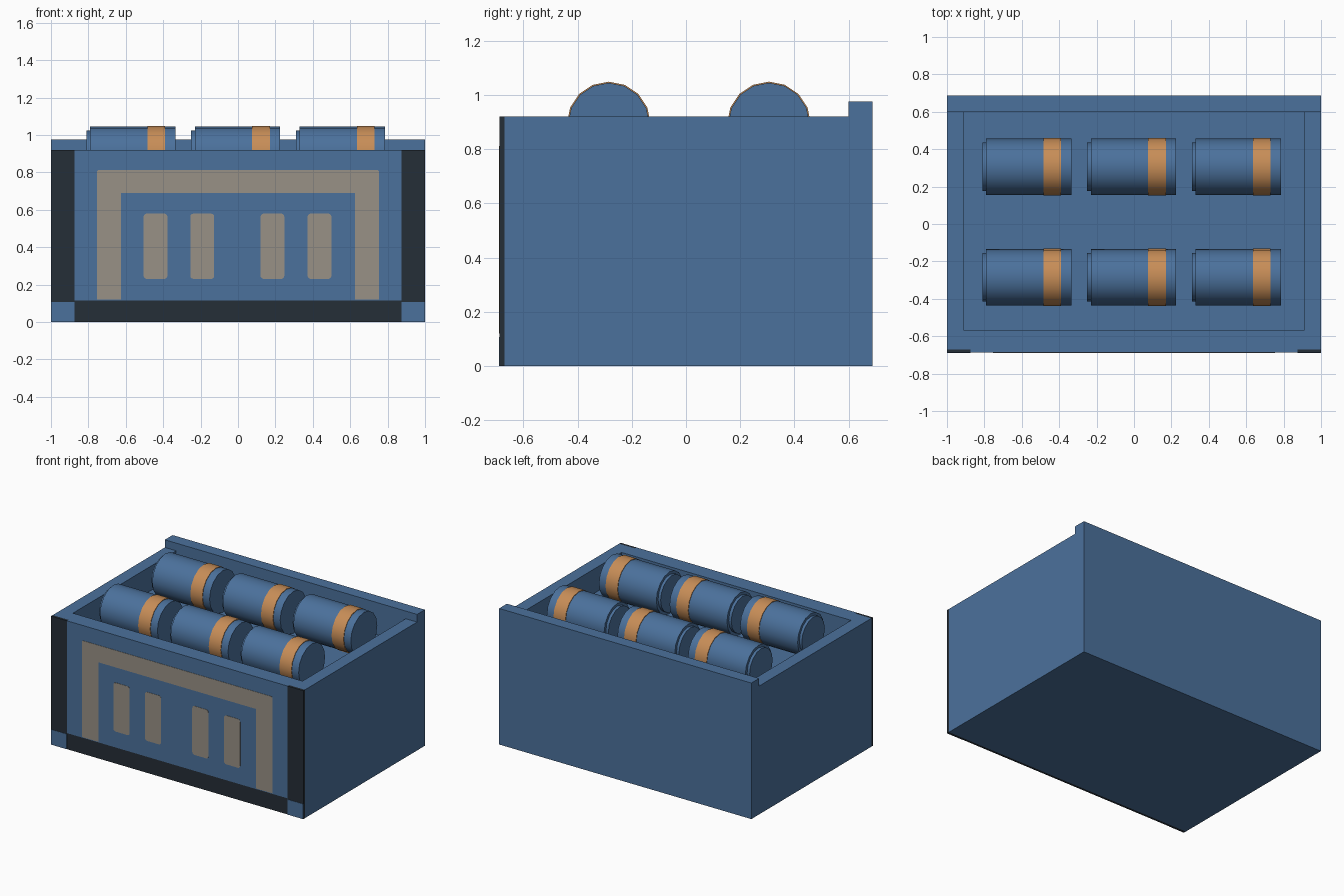
import bpy, bmesh, math

if "Cube" in bpy.data.objects:
    bpy.data.objects.remove(bpy.data.objects["Cube"])


def material(name, rgb):
    lin = [(c / 255 / 12.92) if c < 11 else ((c / 255 + 0.055) / 1.055) ** 2.4 for c in rgb]
    m = bpy.data.materials.new(name)
    m.diffuse_color = (*lin, 1)
    m.use_nodes = True
    m.node_tree.nodes["Principled BSDF"].inputs["Base Color"].default_value = m.diffuse_color
    return m


BLUE = material("steel_blue", (75, 113, 156))
DARK = material("charcoal", (37, 46, 55))
BEIGE = material("warm_grey", (153, 145, 134))
ORANGE = material("copper", (199, 141, 87))


def finish(name, bm, *mats):
    bmesh.ops.recalc_face_normals(bm, faces=bm.faces)
    me = bpy.data.meshes.new(name)
    bm.to_mesh(me)
    bm.free()
    for m in mats:
        me.materials.append(m)
    ob = bpy.data.objects.new(name, me)
    bpy.context.collection.objects.link(ob)
    return ob


def box(name, x, y, z, mat):
    bm = bmesh.new()
    bmesh.ops.create_cube(bm, size=1)
    for v in bm.verts:
        v.co = [(lo + hi) / 2 + c * (hi - lo) for c, (lo, hi) in zip(v.co, (x, y, z))]
    return finish(name, bm, mat)


def plate(name, pts, mat, y=-0.688, t=0.002):
    """Thin plate lying on the front, outline given as (x, z)."""
    bm = bmesh.new()
    rings = [[bm.verts.new((px, yy, pz)) for px, pz in pts] for yy in (y - t, y)]
    n = len(pts)
    bm.faces.new(rings[0])
    bm.faces.new(rings[1])
    for i in range(n):
        j = (i + 1) % n
        bm.faces.new((rings[0][i], rings[0][j], rings[1][j], rings[1][i]))
    return finish(name, bm, mat)


def rounded(x0, x1, z0, z1, r=0.018):
    """Rectangle outline with small rounded corners."""
    pts = []
    for k, (cx, cz) in enumerate(((x1 - r, z1 - r), (x0 + r, z1 - r), (x0 + r, z0 + r), (x1 - r, z0 + r))):
        for s in range(4):
            a = math.radians(90 * k + 30 * s)
            pts.append((cx + r * math.cos(a), cz + r * math.sin(a)))
    return pts


RIM, FLOOR, FRONT, BACK = 0.92, 0.745, -0.688, 0.688

# Open crate: outer shell, rim and recessed tray
bm = bmesh.new()
rings = []
for hx, y0, y1, z in ((1, -0.67, BACK, 0), (1, -0.67, BACK, RIM),
                      (0.91, -0.57, 0.6, RIM), (0.91, -0.57, 0.6, FLOOR)):
    rings.append([bm.verts.new((x, y, z)) for x, y in ((-hx, y0), (hx, y0), (hx, y1), (-hx, y1))])
for a, b in zip(rings, rings[1:]):
    for i in range(4):
        j = (i + 1) % 4
        bm.faces.new((a[i], a[j], b[j], b[i]))
bm.faces.new(rings[0])
bm.faces.new(rings[3])
finish("crate_body", bm, BLUE)

# Raised lip along the back wall
box("back_lip", (-1, 1), (0.6, BACK), (RIM, 0.975), BLUE)

# Front: panel, dark bottom rail, dark corner posts with blue feet
box("front_panel", (-0.875, 0.875), (FRONT, -0.67), (0.115, RIM), BLUE)
box("bottom_rail", (-0.875, 0.875), (FRONT, -0.67), (0, 0.115), DARK)
for side, s in (("left", -1), ("right", 1)):
    x = sorted((s * 0.875, s))
    box("corner_post_" + side, x, (FRONT, -0.67), (0, RIM), DARK)
    plate("corner_foot_" + side, [(x[0], 0), (x[1], 0), (x[1], 0.108), (x[0], 0.108)], BLUE)

# Painted arch and four upright bars
plate("front_arch", [(-0.755, 0.12), (-0.755, 0.805), (-0.748, 0.812), (0.748, 0.812), (0.755, 0.805),
                     (0.755, 0.12), (0.625, 0.12), (0.625, 0.69), (-0.625, 0.69), (-0.625, 0.12)], BEIGE)
for i, x in enumerate((-0.505, -0.255, 0.12, 0.372)):
    plate(f"front_bar_{i + 1}", rounded(x, x + 0.128, 0.23, 0.58), BEIGE)

# Cylinders lying in two rows: lathe profile (x, radius), copper band near one end
PROFILE = ((0, 0.13), (0.02, 0.13), (0.02, 0.15), (0.325, 0.15),
           (0.325, 0.154), (0.42, 0.154), (0.42, 0.15), (0.475, 0.15))
SIDES = 16


def canister(name, x, y, z):
    bm = bmesh.new()
    rings = []
    for px, r in PROFILE:
        rings.append([bm.verts.new((x + px, y + r * math.cos(2 * math.pi * i / SIDES),
                                    z + r * math.sin(2 * math.pi * i / SIDES))) for i in range(SIDES)])
    for k, (a, b) in enumerate(zip(rings, rings[1:])):
        for i in range(SIDES):
            j = (i + 1) % SIDES
            f = bm.faces.new((a[i], a[j], b[j], b[i]))
            f.material_index = 1 if 3 <= k <= 5 else 0
    bm.faces.new(rings[0])
    bm.faces.new(rings[-1])
    ob = finish(name, bm, BLUE, ORANGE)
    bpy.ops.object.select_all(action='DESELECT')
    ob.select_set(True)
    bpy.context.view_layer.objects.active = ob
    bpy.ops.object.shade_smooth_by_angle(angle=math.radians(35))


for row, y in (("front", -0.285), ("back", 0.306)):
    for i, x in enumerate((-0.81, -0.25, 0.31)):
        canister(f"canister_{row}_{i + 1}", x, y, 0.895)
